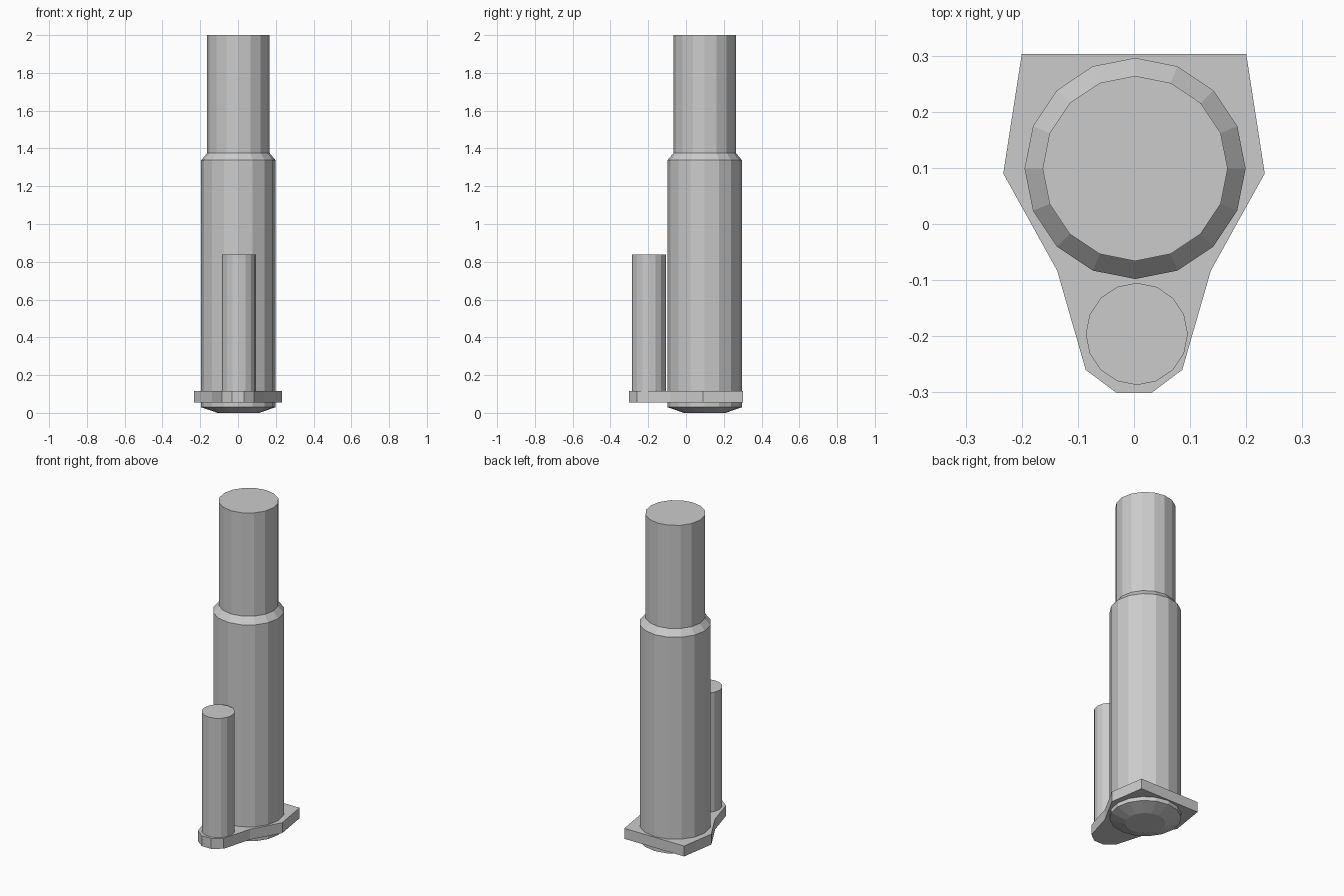
import bpy, bmesh
from math import cos, sin, tau

if "Cube" in bpy.data.objects:
    bpy.data.objects.remove(bpy.data.objects["Cube"])


def finish(name, bm):
    bmesh.ops.recalc_face_normals(bm, faces=bm.faces)
    mesh = bpy.data.meshes.new(name)
    bm.to_mesh(mesh)
    bm.free()
    obj = bpy.data.objects.new(name, mesh)
    bpy.context.collection.objects.link(obj)
    return obj


def lathe(name, center, profile, sides=16):
    """Closed solid of revolution from (radius, z) pairs."""
    bm = bmesh.new()
    rings = [[bm.verts.new((center[0] + r * cos(tau * i / sides),
                            center[1] + r * sin(tau * i / sides), z))
              for i in range(sides)] for r, z in profile]
    for a, b in zip(rings, rings[1:]):
        for i in range(sides):
            j = (i + 1) % sides
            bm.faces.new((a[i], a[j], b[j], b[i]))
    bm.faces.new(rings[0][::-1])
    bm.faces.new(rings[-1])
    return finish(name, bm)


def plate(name, half_outline, z0, z1):
    """Prism from the right half of an outline, mirrored across x = 0."""
    outline = half_outline + [(-x, y) for x, y in reversed(half_outline)]
    bm = bmesh.new()
    face = bm.faces.new([bm.verts.new((x, y, z0)) for x, y in outline])
    top = bmesh.ops.extrude_face_region(bm, geom=[face], use_keep_orig=True)
    verts = [g for g in top["geom"] if isinstance(g, bmesh.types.BMVert)]
    bmesh.ops.translate(bm, verts=verts, vec=(0, 0, z1 - z0))
    return finish(name, bm)


# Tall stepped main tube with tapered foot and shoulder
lathe("main_tube", (0.002, 0.099),
      [(0.11, 0.0), (0.197, 0.03), (0.197, 1.338), (0.165, 1.376), (0.165, 2.0)])

# Short side tube standing on the plate
lathe("side_tube", (0.005, -0.196), [(0.091, 0.09), (0.091, 0.838)])

# Flange plate joining both tubes
plate("flange_plate",
      [(0.20, 0.303), (0.233, 0.09), (0.137, -0.083), (0.086, -0.26), (0.031, -0.301)],
      0.054, 0.117)
